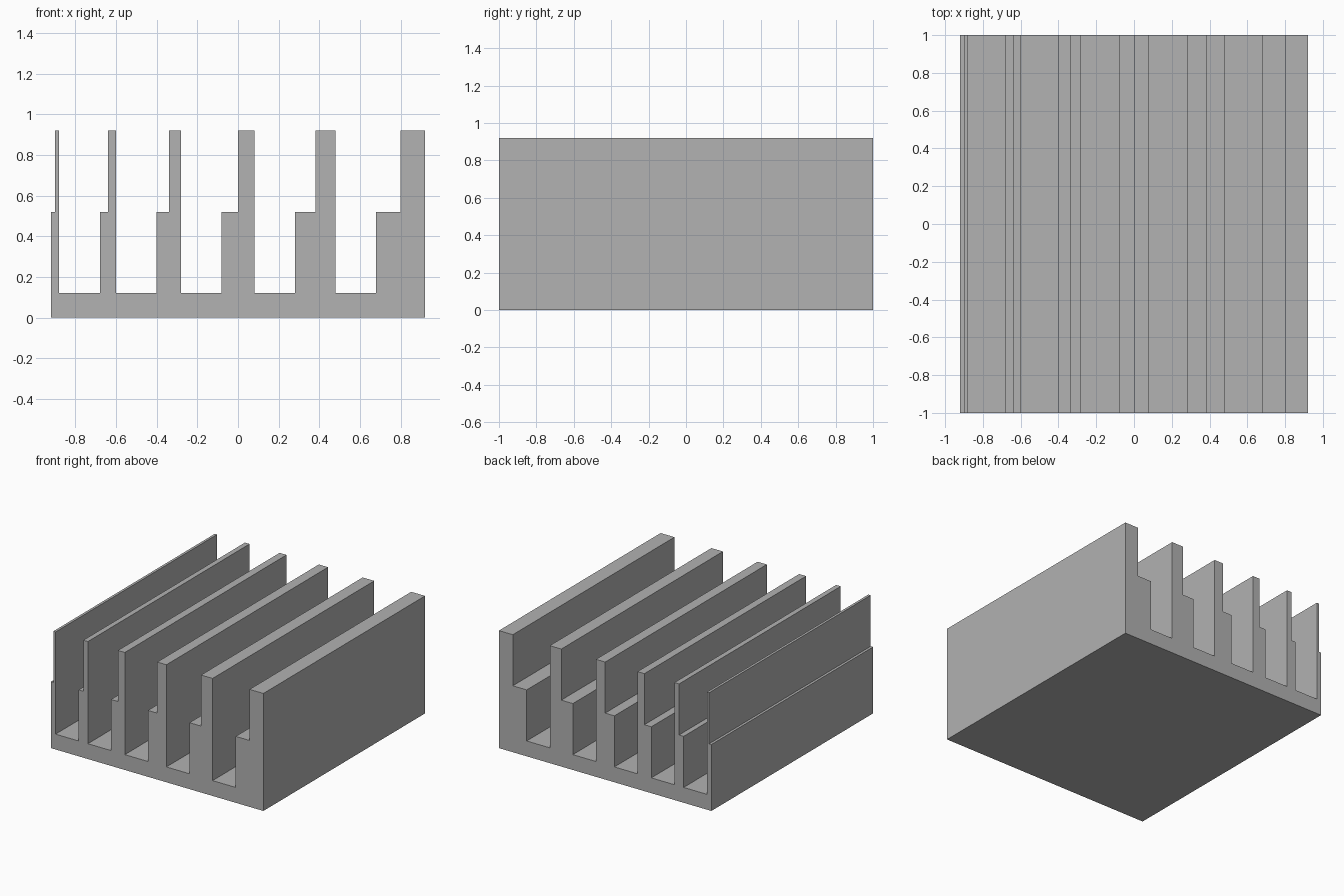
import bpy
import bmesh

cube = bpy.data.objects.get("Cube")
if cube:
    bpy.data.objects.remove(cube, do_unlink=True)

BASE_TOP, STEP_TOP, FIN_TOP = 0.12, 0.52, 0.92
HALF_WIDTH, HALF_LENGTH = 0.92, 1.0
GAP = 0.2

# Plain grey metal
grey = bpy.data.materials.new("grey metal")
colour = (0.445, 0.445, 0.445, 1.0)
grey.diffuse_color = colour
grey.use_nodes = True
grey.node_tree.nodes["Principled BSDF"].inputs["Base Color"].default_value = colour

# Cross-section: a base plate with six stepped fins, each thicker than the last
profile = [(-HALF_WIDTH, 0.0)]
x = -HALF_WIDTH
for i in range(6):
    w = 0.02 * (i + 1)
    left_foot = STEP_TOP if i == 0 else BASE_TOP
    if i > 0:
        profile.append((x, left_foot))
    profile += [(x, STEP_TOP), (x + w, STEP_TOP), (x + w, FIN_TOP), (x + 2 * w, FIN_TOP)]
    x += 2 * w
    if i < 5:
        profile.append((x, BASE_TOP))
        x += GAP
profile.append((HALF_WIDTH, 0.0))

# Extrude the cross-section along the length
bm = bmesh.new()
section = bm.faces.new([bm.verts.new((px, -HALF_LENGTH, pz)) for px, pz in profile])
result = bmesh.ops.extrude_face_region(bm, geom=[section], use_keep_orig=True)
moved = [g for g in result["geom"] if isinstance(g, bmesh.types.BMVert)]
bmesh.ops.translate(bm, verts=moved, vec=(0, 2 * HALF_LENGTH, 0))
bmesh.ops.recalc_face_normals(bm, faces=bm.faces)

mesh = bpy.data.meshes.new("finned_heat_sink")
bm.to_mesh(mesh)
bm.free()
mesh.materials.append(grey)
heat_sink = bpy.data.objects.new("finned_heat_sink", mesh)
bpy.context.collection.objects.link(heat_sink)
